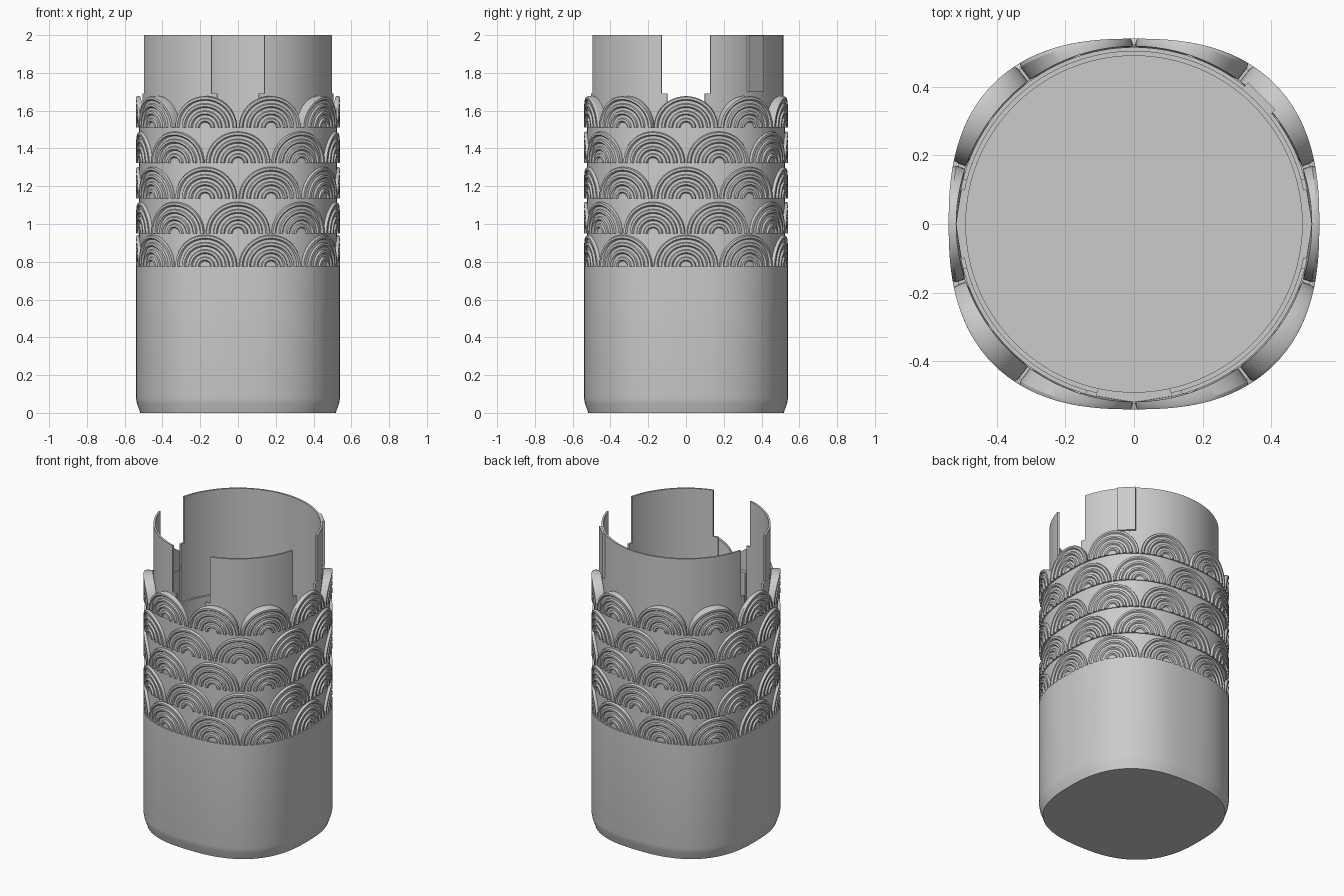
import bpy, bmesh, math
from mathutils import Vector

cube = bpy.data.objects.get("Cube")
if cube:
    bpy.data.objects.remove(cube)

grey = bpy.data.materials.new("plain_grey")
grey.use_nodes = True
grey.diffuse_color = (0.6, 0.6, 0.6, 1)
grey.node_tree.nodes["Principled BSDF"].inputs["Base Color"].default_value = (0.6, 0.6, 0.6, 1)

HALF, POWER = 0.54, 2.5      # rounded-square outline
SLEEVE_OUT, SLEEVE_IN, CAVITY = 0.515, 0.503, 0.49
LEDGE, RIM = 1.3, 1.51


def superellipse(t):
    c, s = math.sin(t), -math.cos(t)
    e = 2 / POWER
    return Vector((HALF * math.copysign(abs(c) ** e, c), HALF * math.copysign(abs(s) ** e, s)))


# Outline resampled by arc length, starting at the front centre
raw = [superellipse(math.tau * i / 4000) for i in range(4001)]
total = [0.0]
for p, q in zip(raw, raw[1:]):
    total.append(total[-1] + (q - p).length)
LENGTH = total[-1]
COUNT = 2000
even, k = [], 0
for i in range(COUNT):
    goal = LENGTH * i / COUNT
    while total[k + 1] < goal:
        k += 1
    even.append(raw[k].lerp(raw[k + 1], (goal - total[k]) / max(total[k + 1] - total[k], 1e-9)))


def outline(s, z, offset):
    """Point at arc length s, pushed out by offset; None means the inner circle."""
    f = (s / LENGTH % 1.0) * COUNT
    i = int(f) % COUNT
    p = even[i].lerp(even[(i + 1) % COUNT], f - int(f))
    if offset is None:
        p = p.normalized() * (SLEEVE_OUT + 0.003)
    else:
        n = Vector([math.copysign(abs(v) ** (POWER - 1), v) for v in p]).normalized()
        p = p + n * offset
    return Vector((p.x, p.y, z))


def finish(bm, name):
    bmesh.ops.remove_doubles(bm, verts=bm.verts, dist=1e-5)
    bmesh.ops.recalc_face_normals(bm, faces=bm.faces)
    mesh = bpy.data.meshes.new(name)
    bm.to_mesh(mesh)
    bm.free()
    mesh.materials.append(grey)
    ob = bpy.data.objects.new(name, mesh)
    bpy.context.collection.objects.link(ob)
    bpy.ops.object.select_all(action="DESELECT")
    ob.select_set(True)
    bpy.context.view_layer.objects.active = ob
    bpy.ops.object.shade_smooth_by_angle(angle=math.radians(30))
    return ob


def bridge(bm, a, b, closed):
    n = len(a)
    for i in range(n if closed else n - 1):
        j = (i + 1) % n
        bm.faces.new((a[i], a[j], b[j], b[i]))


# Cup body: rounded-square outside, round cavity inside
bm = bmesh.new()
SEG = 240
steps = [i * LENGTH / SEG for i in range(SEG)]
rings = []
for z, off in ((0, -0.022), (0.015, -0.018), (0.05, -0.005), (0.08, 0),
               (0.775, 0), (0.775, -0.016), (RIM, -0.016), (RIM, None), (LEDGE, None)):
    rings.append([bm.verts.new(outline(s, z, off)) for s in steps])
for z in (LEDGE, 0.08):
    rings.append([bm.verts.new((outline(s, 0, 0).normalized() * CAVITY) + Vector((0, 0, z)))
                  for s in steps])
for a, b in zip(rings, rings[1:]):
    bridge(bm, a, b, True)
bm.faces.new(rings[0])
bm.faces.new(rings[-1])
finish(bm, "cup_body")

# Wave scales: half discs with concentric raised ridges
PITCH = LENGTH / 10
R = PITCH * 0.487
PLATE, RIDGE = -0.01, 0.0
face_profile = [(0, PLATE)]
for r in (0.25, 0.48, 0.71, 0.94):
    face_profile += [(r - 0.08, PLATE), (r - 0.04, RIDGE), (r + 0.03, RIDGE), (r + 0.06, PLATE)]


def add_scale(bm, centre, base, back):
    profile = face_profile + [(1, back), (0, back)]
    arcs = []
    for i in range(29):
        a = math.pi * i / 28
        arcs.append([bm.verts.new(outline(centre + R * r * math.cos(a),
                                          base + 0.97 * R * r * math.sin(a), off))
                     for r, off in profile])
    for a, b in zip(arcs, arcs[1:]):
        bridge(bm, a, b, True)
    bm.faces.new(arcs[0])
    bm.faces.new(arcs[-1])


for row, base in enumerate((0.775, 0.95, 1.135, 1.322, RIM)):
    bm = bmesh.new()
    shift = 0.5 if row % 2 == 0 else 0
    for i in range(10):
        add_scale(bm, (i + shift) * PITCH, base, None if row == 4 else -0.024)
    finish(bm, "scale_row_%d" % (row + 1))


# Round sleeve, split by slots at the front and both sides
def arc_wall(bm, a0, a1, z0, z1, r0, r1):
    n = max(4, int((a1 - a0) / math.radians(2)))
    cols = []
    for i in range(n + 1):
        a = a0 + (a1 - a0) * i / n
        cols.append([bm.verts.new((r * math.cos(a), r * math.sin(a), z))
                     for r, z in ((r0, z0), (r1, z0), (r1, z1), (r0, z1))])
    for a, b in zip(cols, cols[1:]):
        bridge(bm, a, b, True)
    bm.faces.new(cols[0])
    bm.faces.new(cols[-1])


def sleeve_part(name, start, end, gap_start, gap_end):
    for label, z0, z1, trim in (("lower", LEDGE, 1.69, 0.03), ("upper", 1.69, 2.0, 0)):
        bm = bmesh.new()
        a0 = start + math.asin((gap_start - trim) / SLEEVE_OUT)
        a1 = end - math.asin((gap_end - trim) / SLEEVE_OUT)
        arc_wall(bm, a0, a1, z0, z1, SLEEVE_IN, SLEEVE_OUT)
        finish(bm, name + "_" + label)


SIDE, FRONT = 0.13, 0.14
sleeve_part("sleeve_back", 0, math.pi, SIDE, SIDE)
sleeve_part("sleeve_front_right", math.pi, 1.5 * math.pi, SIDE, FRONT)
sleeve_part("sleeve_front_left", 1.5 * math.pi, math.tau, FRONT, SIDE)

# Thickened wall inside the front slot
bm = bmesh.new()
w = math.asin(0.11 / SLEEVE_OUT)
arc_wall(bm, 1.5 * math.pi - w, 1.5 * math.pi + w, LEDGE, RIM, CAVITY, SLEEVE_OUT + 0.003)
finish(bm, "front_slot_sill")

# Flat key plate on the back left of the sleeve
bm = bmesh.new()
bmesh.ops.create_cube(bm, size=1)
bmesh.ops.scale(bm, vec=(0.018, 0.112, 0.3), verts=bm.verts)
key = finish(bm, "sleeve_key")
key.rotation_euler.z = math.pi / 4
key.location = (0.518 * math.cos(math.pi / 4), 0.518 * math.sin(math.pi / 4), 1.848)
